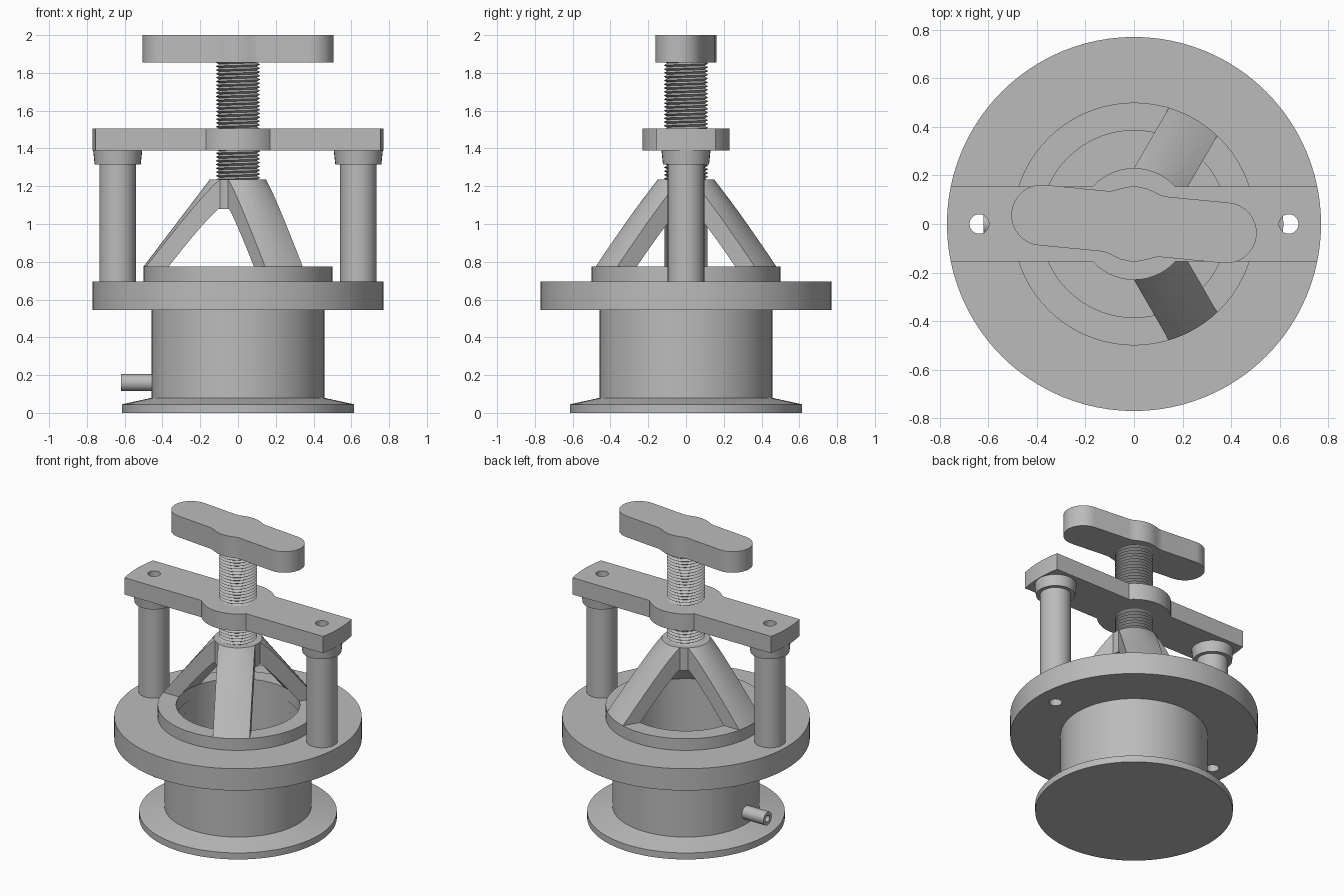
import bpy, bmesh, math
from mathutils import Matrix, Vector

if "Cube" in bpy.data.objects:
    bpy.data.objects.remove(bpy.data.objects["Cube"])

metal = bpy.data.materials.new("grey_metal")
metal.diffuse_color = (0.5, 0.5, 0.5, 1)
metal.use_nodes = True
metal.node_tree.nodes["Principled BSDF"].inputs["Base Color"].default_value = metal.diffuse_color


def finish(name, bm, matrix=None):
    """Turn a bmesh into a named, coloured object."""
    bmesh.ops.remove_doubles(bm, verts=bm.verts, dist=1e-5)
    bmesh.ops.recalc_face_normals(bm, faces=bm.faces)
    if matrix:
        bm.transform(matrix)
    me = bpy.data.meshes.new(name)
    bm.to_mesh(me)
    bm.free()
    me.materials.append(metal)
    ob = bpy.data.objects.new(name, me)
    bpy.context.collection.objects.link(ob)
    return ob


def lathe(name, profile, steps=64, closed=False, matrix=None):
    """Spin a (radius, z) profile around the z axis."""
    bm = bmesh.new()
    vs = [bm.verts.new((r, 0, z)) for r, z in profile]
    pairs = list(zip(vs, vs[1:])) + ([(vs[-1], vs[0])] if closed else [])
    es = [bm.edges.new(p) for p in pairs]
    bmesh.ops.spin(bm, geom=vs + es, axis=(0, 0, 1), cent=(0, 0, 0),
                   steps=steps, angle=math.tau)
    bmesh.ops.dissolve_degenerate(bm, dist=1e-6, edges=bm.edges)
    return finish(name, bm, matrix)


def prism(name, outline, z0, z1, matrix=None):
    """Extrude a flat outline between two heights."""
    bm = bmesh.new()
    face = bm.faces.new([bm.verts.new((x, y, z0)) for x, y in outline])
    top = bmesh.ops.extrude_face_region(bm, geom=[face])["geom"]
    bmesh.ops.translate(bm, vec=(0, 0, z1 - z0),
                        verts=[v for v in top if isinstance(v, bmesh.types.BMVert)])
    return finish(name, bm, matrix)


def boolean(ob, cutter, operation):
    mod = ob.modifiers.new("cut", "BOOLEAN")
    mod.operation, mod.solver, mod.object = operation, "EXACT", cutter
    bpy.context.view_layer.objects.active = ob
    bpy.ops.object.modifier_apply(modifier=mod.name)
    bpy.data.objects.remove(cutter)


def arc(cx, cy, r, a0, a1, n):
    return [(cx + r * math.cos(a0 + (a1 - a0) * i / n),
             cy + r * math.sin(a0 + (a1 - a0) * i / n)) for i in range(n + 1)]


POST_X, HOLE_R = 0.637, 0.04


def drill(ob, z0, z1):
    """Bolt holes on both sides."""
    for s in (-1, 1):
        boolean(ob, prism("drill", arc(s * POST_X, 0, HOLE_R, 0, math.tau, 24)[:-1], z0, z1),
                "DIFFERENCE")


# Pot with wide foot, hollow inside
lathe("pot", [(0, 0), (0.615, 0), (0.615, 0.045), (0.457, 0.08), (0.457, 0.62),
              (0.39, 0.62), (0.39, 0.08), (0, 0.08)], 72)

# Wide flange around the pot mouth
flange = lathe("flange", [(0.39, 0.545), (0.77, 0.545), (0.77, 0.695), (0.39, 0.695)],
               96, True)
drill(flange, 0.4, 0.9)

# Drain pipe on the left side
lathe("drain_pipe", [(0.022, 0.44), (0.045, 0.44), (0.045, 0.62), (0.022, 0.62)], 24, True,
      Matrix.Translation((0, 0, 0.16)) @ Matrix.Rotation(-math.pi / 2, 4, "Y"))

# Pressing cage: ring, three conical legs and hub
lathe("cage_ring", [(0.385, 0.69), (0.5, 0.69), (0.5, 0.775), (0.385, 0.775)], 72, True)
for i, deg in enumerate((60, 180, 300)):
    leg = lathe("cage_leg_%d" % (i + 1),
                [(0, 1.08), (0.155, 1.08), (0.385, 0.775), (0.5, 0.775),
                 (0.15, 1.235), (0, 1.235)], 72)
    slab = prism("slab", [(0.04, -0.115), (0.6, -0.115), (0.6, 0.115), (0.04, 0.115)],
                 0.6, 1.4, Matrix.Rotation(math.radians(deg), 4, "Z"))
    boolean(leg, slab, "INTERSECT")
lathe("cage_hub", [(0, 1.08), (0.15, 1.08), (0.15, 1.235), (0, 1.235)], 48)

# Posts with collars
for side, s in (("left", -1), ("right", 1)):
    lathe(side + "_post", [(HOLE_R, 0.695), (0.097, 0.695), (0.097, 1.315), (0.122, 1.315),
                           (0.13, 1.39), (HOLE_R, 1.39)], 32, True,
          Matrix.Translation((s * POST_X, 0, 0)))

# Crossbar with rounded ends and a central boss
a, b = math.asin(0.155 / 0.77), math.asin(0.155 / 0.23)
outline = []
for turn in (0, math.pi):
    outline += arc(0, 0, 0.77, turn - a, turn + a, 8)
    outline += arc(0, 0, 0.23, turn + b, turn + math.pi - b, 14)
crossbar = prism("crossbar", outline, 1.39, 1.505)
drill(crossbar, 1.3, 1.6)

# Threaded spindle: a helical sawtooth surface
bm = bmesh.new()
N, PITCH, Z0, Z1 = 40, 0.02, 1.215, 1.88
rows = []
for k in range(int((Z1 - Z0) / PITCH * 2)):
    r = 0.118 if k % 2 else 0.1
    rows.append([bm.verts.new((r * math.cos(math.tau * j / N), r * math.sin(math.tau * j / N),
                               Z0 + PITCH * (k / 2 + j / N))) for j in range(N + 1)])
for low, high in zip(rows, rows[1:]):
    for j in range(N):
        bm.faces.new((low[j], low[j + 1], high[j + 1], high[j]))
finish("threaded_spindle", bm)

# Turning handle, slightly rotated
half = arc(0.382, 0, 0.125, -math.pi / 2, math.pi / 2, 16)
half += [(0.125, 0.125), (0.1, 0.128), (0.075, 0.138), (0.04, 0.15), (0, 0.155),
         (-0.04, 0.15), (-0.075, 0.138), (-0.1, 0.128), (-0.125, 0.125)]
prism("handle", half + [(-x, -y) for x, y in half], 1.855, 2.0,
      Matrix.Rotation(math.radians(-5.5), 4, "Z"))

# Smooth round surfaces, keep edges sharp
bpy.ops.object.select_all(action="SELECT")
bpy.context.view_layer.objects.active = crossbar
bpy.ops.object.shade_smooth_by_angle(angle=math.radians(28))
